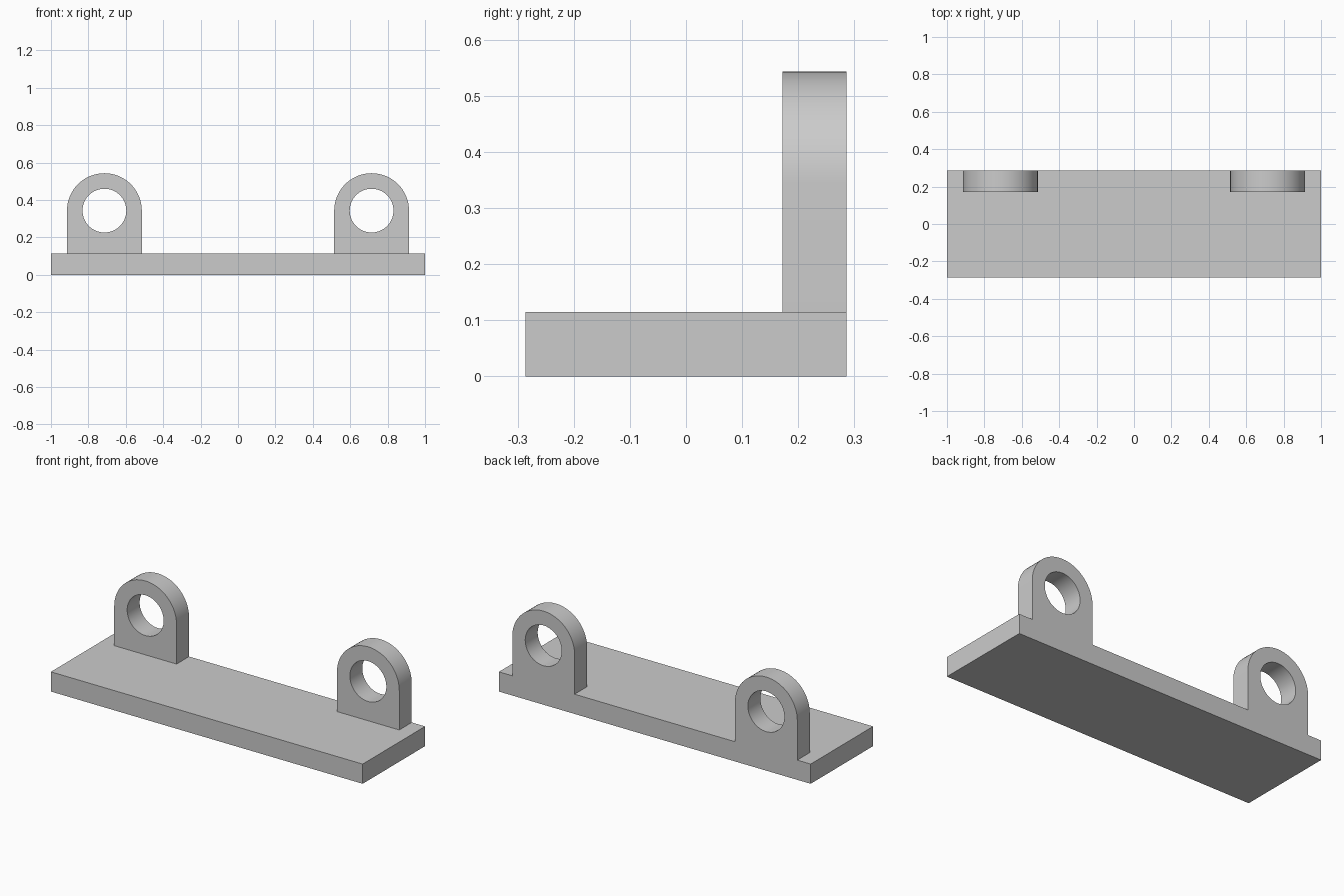
import bpy
import bmesh
import math
from mathutils import Vector

if "Cube" in bpy.data.objects:
    bpy.data.objects.remove(bpy.data.objects["Cube"], do_unlink=True)

LENGTH, DEPTH, THICK = 2.0, 0.572, 0.1143   # base plate; lugs share its thickness
LUG_X, HOLE_Z = 0.7143, 0.343
LUG_RADIUS, HOLE_RADIUS = 0.2, 0.117
SEGMENTS = 64

grey = bpy.data.materials.new("plain_grey")
grey.use_nodes = True
colour = (0.6, 0.6, 0.6, 1)
grey.diffuse_color = colour
grey.node_tree.nodes["Principled BSDF"].inputs["Base Color"].default_value = colour


def finish(name, bm):
    """Turn a bmesh into a named, grey, edge-preserving smooth object."""
    bmesh.ops.recalc_face_normals(bm, faces=bm.faces)
    mesh = bpy.data.meshes.new(name)
    bm.to_mesh(mesh)
    bm.free()
    mesh.materials.append(grey)
    obj = bpy.data.objects.new(name, mesh)
    bpy.context.collection.objects.link(obj)
    bpy.ops.object.select_all(action="DESELECT")
    obj.select_set(True)
    bpy.context.view_layer.objects.active = obj
    bpy.ops.object.shade_smooth_by_angle(angle=math.radians(30))
    return obj


def arc(x, radius, sweep, count):
    """Points around the hole axis, starting at +x."""
    return [(x + radius * math.cos(sweep * i / count),
             HOLE_Z + radius * math.sin(sweep * i / count)) for i in range(count + 1)]


def add_loop(bm, points, y):
    verts = [bm.verts.new((px, y, pz)) for px, pz in points]
    return [bm.edges.new((v, verts[i - 1])) for i, v in enumerate(verts)]


def make_lug(name, x):
    """Round-topped lug with a through hole, flush with the back of the base."""
    bm = bmesh.new()
    front = DEPTH / 2 - THICK
    outline = arc(x, LUG_RADIUS, math.pi, SEGMENTS // 2)
    outline += [(x - LUG_RADIUS, THICK), (x + LUG_RADIUS, THICK)]
    hole = arc(x, HOLE_RADIUS, math.tau, SEGMENTS)[:-1]
    edges = add_loop(bm, outline, front) + add_loop(bm, hole, front)
    bmesh.ops.triangle_fill(bm, use_beauty=True, edges=edges, normal=Vector((0, -1, 0)))
    result = bmesh.ops.extrude_face_region(bm, geom=bm.faces[:], use_keep_orig=True)
    moved = [g for g in result["geom"] if isinstance(g, bmesh.types.BMVert)]
    bmesh.ops.translate(bm, verts=moved, vec=(0, THICK, 0))
    return finish(name, bm)


# Base plate
bm = bmesh.new()
bmesh.ops.create_cube(bm, size=1)
bmesh.ops.scale(bm, verts=bm.verts, vec=(LENGTH, DEPTH, THICK))
bmesh.ops.translate(bm, verts=bm.verts, vec=(0, 0, THICK / 2))
finish("base_plate", bm)

# Pair of lugs
for side, sign in (("left", 1), ("right", -1)):
    make_lug(side + "_lug", sign * LUG_X)
